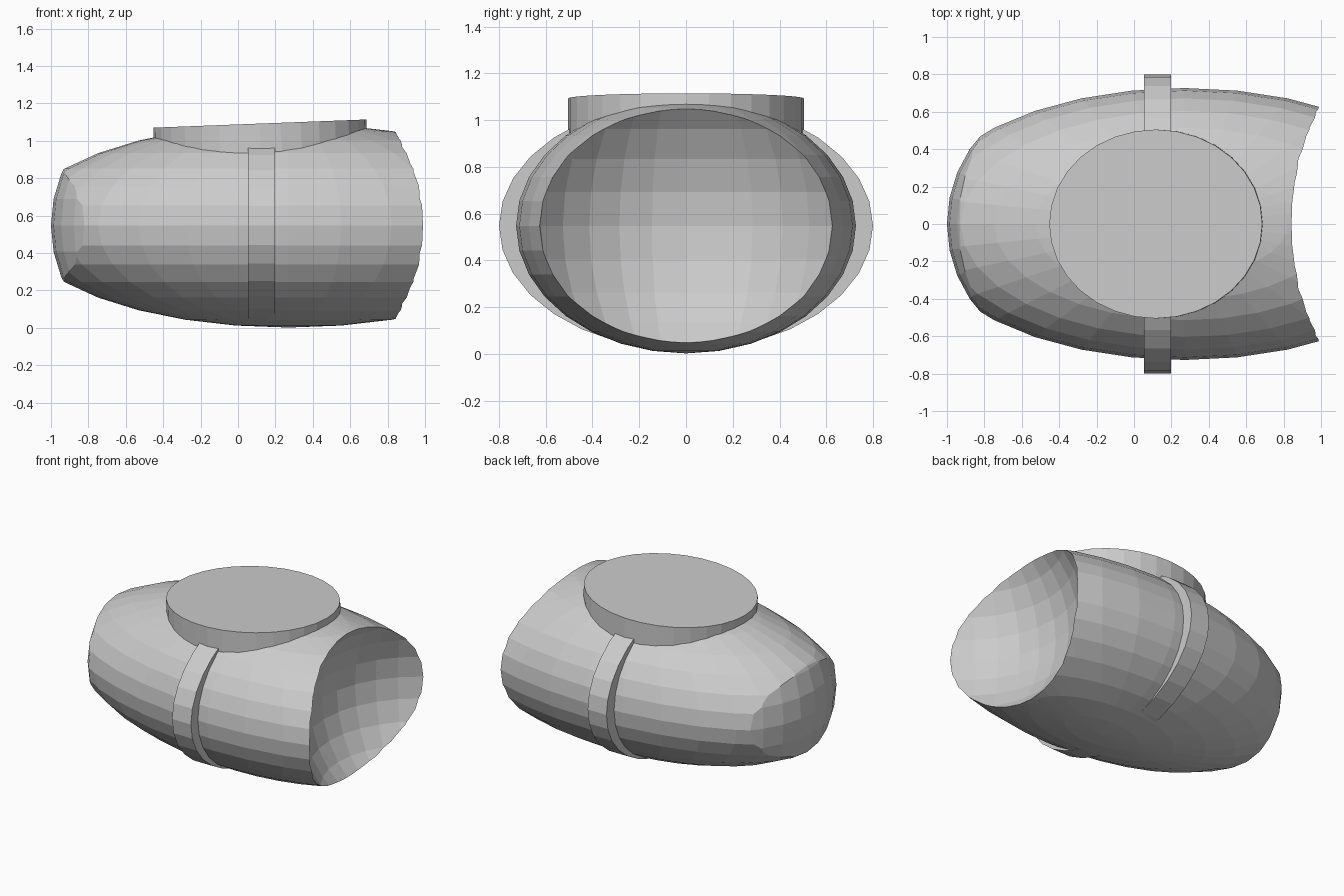
import bpy
from math import radians, pi

if "Cube" in bpy.data.objects:
    bpy.data.objects.remove(bpy.data.objects["Cube"])

CZ = 0.548  # height of the long axis


def ball(name, x, scale):
    bpy.ops.mesh.primitive_uv_sphere_add(segments=32, ring_count=16, radius=1, location=(x, 0, CZ))
    ob = bpy.context.object
    ob.name = name
    ob.scale = scale
    bpy.ops.object.transform_apply(location=False, rotation=False, scale=True)
    return ob


def disc(name, loc, rot, scale):
    bpy.ops.mesh.primitive_cylinder_add(vertices=32, radius=1, depth=1, location=loc)
    ob = bpy.context.object
    ob.name = name
    ob.scale = scale
    bpy.ops.object.transform_apply(location=False, rotation=False, scale=True)
    ob.rotation_euler = rot
    return ob


def cut(target, cutter, operation):
    mod = target.modifiers.new(cutter.name, 'BOOLEAN')
    mod.operation = operation
    mod.solver = 'EXACT'
    mod.object = cutter
    bpy.context.view_layer.objects.active = target
    bpy.ops.object.modifier_apply(modifier=mod.name)
    bpy.data.objects.remove(cutter, do_unlink=True)


# Main shell: long faceted ellipsoid
shell = ball("shell", 0.27, (1.44, 0.727, 0.546))

# Rounded back end: keep only what lies inside a ball stretched to the right
end_cutter = ball("end_cutter", -0.28, (0.72, 0.72, 0.72))
for v in end_cutter.data.vertices:
    if v.co.x > 0.01:
        v.co.x += 2.5
        v.co.y *= 1.6
        v.co.z *= 1.6
cut(shell, end_cutter, 'INTERSECT')

# Concave bowl in the front end
cut(shell, ball("bowl_cutter", 1.39, (0.745, 0.745, 0.745)), 'DIFFERENCE')

# Slightly tilted oval cap on top
disc("top_cap", (0.122, 0, 0.95), (0, radians(-2.2), 0), (0.57, 0.505, 0.285))

# Band standing proud on both sides
disc("side_band", (0.125, 0, CZ), (0, pi / 2, 0), (0.533, 0.8, 0.145))
